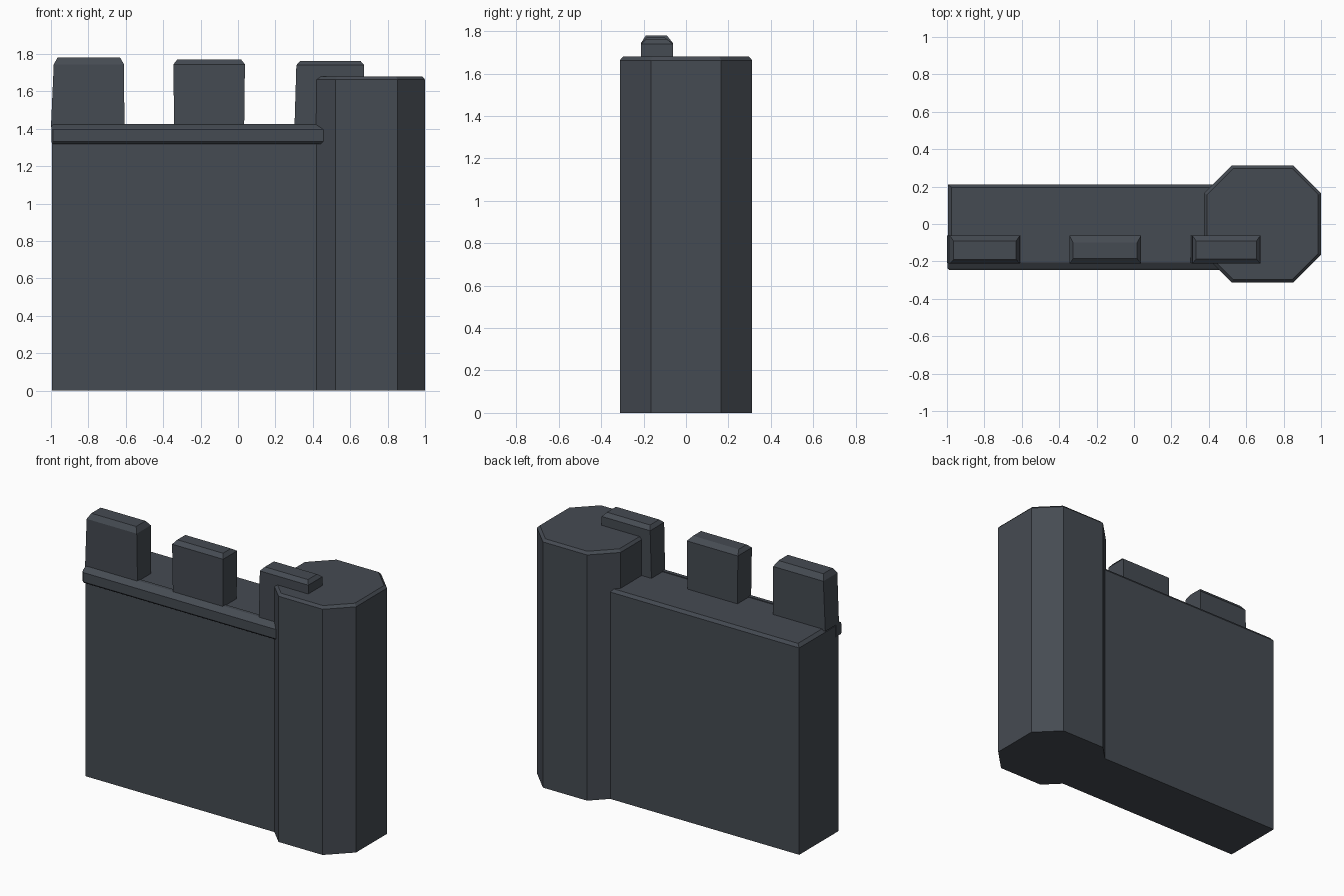
import bpy, bmesh

if "Cube" in bpy.data.objects:
    bpy.data.objects.remove(bpy.data.objects["Cube"])

stone = bpy.data.materials.new("dark slate stone")
stone.diffuse_color = (0.06, 0.07, 0.085, 1)
stone.use_nodes = True
stone.node_tree.nodes["Principled BSDF"].inputs["Base Color"].default_value = stone.diffuse_color


def loft(name, rings):
    """Closed solid through a stack of matching rings of points."""
    bm = bmesh.new()
    loops = [[bm.verts.new(p) for p in r] for r in rings]
    n = len(loops[0])
    for a, b in zip(loops, loops[1:]):
        for i in range(n):
            j = (i + 1) % n
            bm.faces.new((a[i], a[j], b[j], b[i]))
    bm.faces.new(loops[0][::-1])
    bm.faces.new(loops[-1])
    bmesh.ops.recalc_face_normals(bm, faces=bm.faces)
    me = bpy.data.meshes.new(name)
    bm.to_mesh(me)
    bm.free()
    me.materials.append(stone)
    ob = bpy.data.objects.new(name, me)
    bpy.context.collection.objects.link(ob)
    return ob


def rect(x0, x1, y0, y1, z):
    return [(x0, y0, z), (x1, y0, z), (x1, y1, z), (x0, y1, z)]


def octagon(half, cut, z, cx=0.6875):
    c = half - cut
    pts = [(c, -half), (half, -c), (half, c), (c, half),
           (-c, half), (-half, c), (-half, -c), (-c, -half)]
    return [(cx + x, y, z) for x, y in pts]


# Wall with a small chamfer round the top
loft("wall", [rect(-0.995, 0.5, -0.21, 0.21, 0),
              rect(-0.995, 0.5, -0.21, 0.21, 1.40),
              rect(-0.975, 0.5, -0.195, 0.195, 1.42)])

# Octagonal corner tower
loft("tower", [octagon(0.3125, 0.147, 0), octagon(0.3125, 0.147, 1.663),
               octagon(0.297, 0.14, 1.68)])

# Ledge along the front of the wall
profile = [(-0.18, 1.425), (-0.205, 1.425), (-0.235, 1.405), (-0.247, 1.395),
           (-0.247, 1.332), (-0.235, 1.32), (-0.18, 1.318)]
inner = [(max(-0.237, y), min(1.418, max(1.327, z))) for y, z in profile]
loft("ledge", [[(-0.997, y, z) for y, z in inner],
               [(-0.988, y, z) for y, z in profile],
               [(0.5, y, z) for y, z in profile]])

# Battlements: slightly tapered blocks with chamfered tops
# bottom x range, shoulder x range, shoulder z, top z, top y range
blocks = [(-1.0, -0.607, -0.985, -0.61, 1.745, 1.78, -0.19, -0.09),
          (-0.342, 0.033, -0.345, 0.037, 1.745, 1.77, -0.185, -0.10),
          (0.302, 0.672, 0.312, 0.675, 1.74, 1.763, -0.187, -0.09)]
for b0, b1, s0, s1, zs, zt, y0, y1 in blocks:
    loft("battlement", [rect(b0, b1, -0.208, -0.062, 1.41),
                        rect(s0, s1, -0.212, -0.062, zs),
                        rect(s0 + 0.02, s1 - 0.02, y0, y1, zt)])
